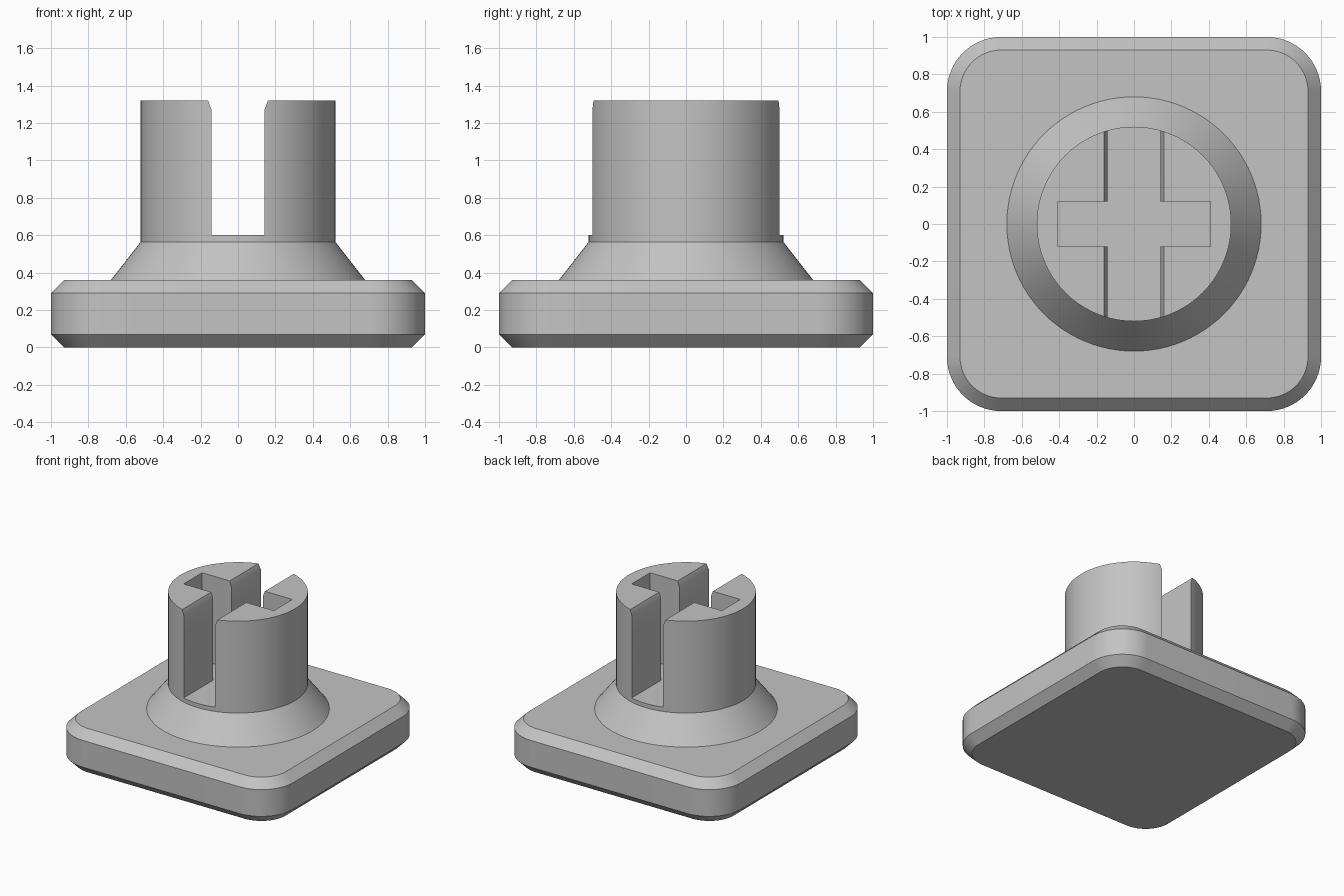
import bpy, bmesh
from math import sin, cos, pi, radians

cube = bpy.data.objects.get("Cube")
if cube:
    bpy.data.objects.remove(cube, do_unlink=True)

grey = bpy.data.materials.new("plain grey")
grey.use_nodes = True
colour = (0.55, 0.55, 0.55, 1)
grey.diffuse_color = colour
grey.node_tree.nodes["Principled BSDF"].inputs["Base Color"].default_value = colour


def loft(name, rings):
    """Skin a stack of matching closed rings and cap both ends."""
    bm = bmesh.new()
    loops = [[bm.verts.new(p) for p in ring] for ring in rings]
    for low, high in zip(loops, loops[1:]):
        for i in range(len(low)):
            bm.faces.new((low[i - 1], low[i], high[i], high[i - 1]))
    bm.faces.new(loops[0])
    bm.faces.new(loops[-1])
    bmesh.ops.recalc_face_normals(bm, faces=bm.faces)
    mesh = bpy.data.meshes.new(name)
    bm.to_mesh(mesh)
    bm.free()
    mesh.materials.append(grey)
    ob = bpy.data.objects.new(name, mesh)
    bpy.context.collection.objects.link(ob)
    return ob


def rounded_square(half, radius, z, steps=16):
    c = half - radius
    points = []
    for q, (sx, sy) in enumerate([(1, 1), (-1, 1), (-1, -1), (1, -1)]):
        for i in range(steps + 1):
            a = (q + i / steps) * pi / 2
            points.append((sx * c + radius * cos(a), sy * c + radius * sin(a), z))
    return points


def circle(radius, z, steps=96):
    return [(radius * cos(2 * pi * i / steps), radius * sin(2 * pi * i / steps), z)
            for i in range(steps)]


def rectangle(hx, hy, z):
    return [(-hx, -hy, z), (hx, -hy, z), (hx, hy, z), (-hx, hy, z)]


def cut(ob, cutter):
    """Subtract the cutter, then remove it."""
    mod = ob.modifiers.new("cut", "BOOLEAN")
    mod.operation = "DIFFERENCE"
    mod.solver = "EXACT"
    mod.object = cutter
    bpy.context.view_layer.update()
    graph = bpy.context.evaluated_depsgraph_get()
    mesh = bpy.data.meshes.new_from_object(ob.evaluated_get(graph))
    ob.modifiers.clear()
    ob.data = mesh
    bpy.data.objects.remove(cutter, do_unlink=True)


# Rounded square base, chamfered above and below
CH = 0.07
base = loft("base_plate", [
    rounded_square(1 - inset, 0.29 - inset, z)
    for inset, z in [(CH, 0), (0, CH), (0, 0.29), (CH, 0.36)]])

# Round stem on a conical foot
stem = loft("slotted_stem", [
    circle(r, z) for r, z in [(0.68, 0.34), (0.68, 0.36), (0.52, 0.565), (0.52, 1.32)]])

# Through slot, front to back, with a flared mouth
FLOOR = 0.6
cut(stem, loft("through_slot_cutter", [
    rectangle(hx, 1, z)
    for hx, z in [(0.143, FLOOR), (0.143, 1.275), (0.16, 1.32), (0.16, 1.4)]]))

# Blind cross slot, left to right
cut(stem, loft("cross_slot_cutter", [
    rectangle(0.41, 0.12, z) for z in (FLOOR, 1.4)]))

# Smooth curved sides, keep edges crisp
bpy.ops.object.select_all(action="DESELECT")
for ob in (base, stem):
    ob.select_set(True)
bpy.context.view_layer.objects.active = stem
bpy.ops.object.shade_smooth_by_angle(angle=radians(25))
